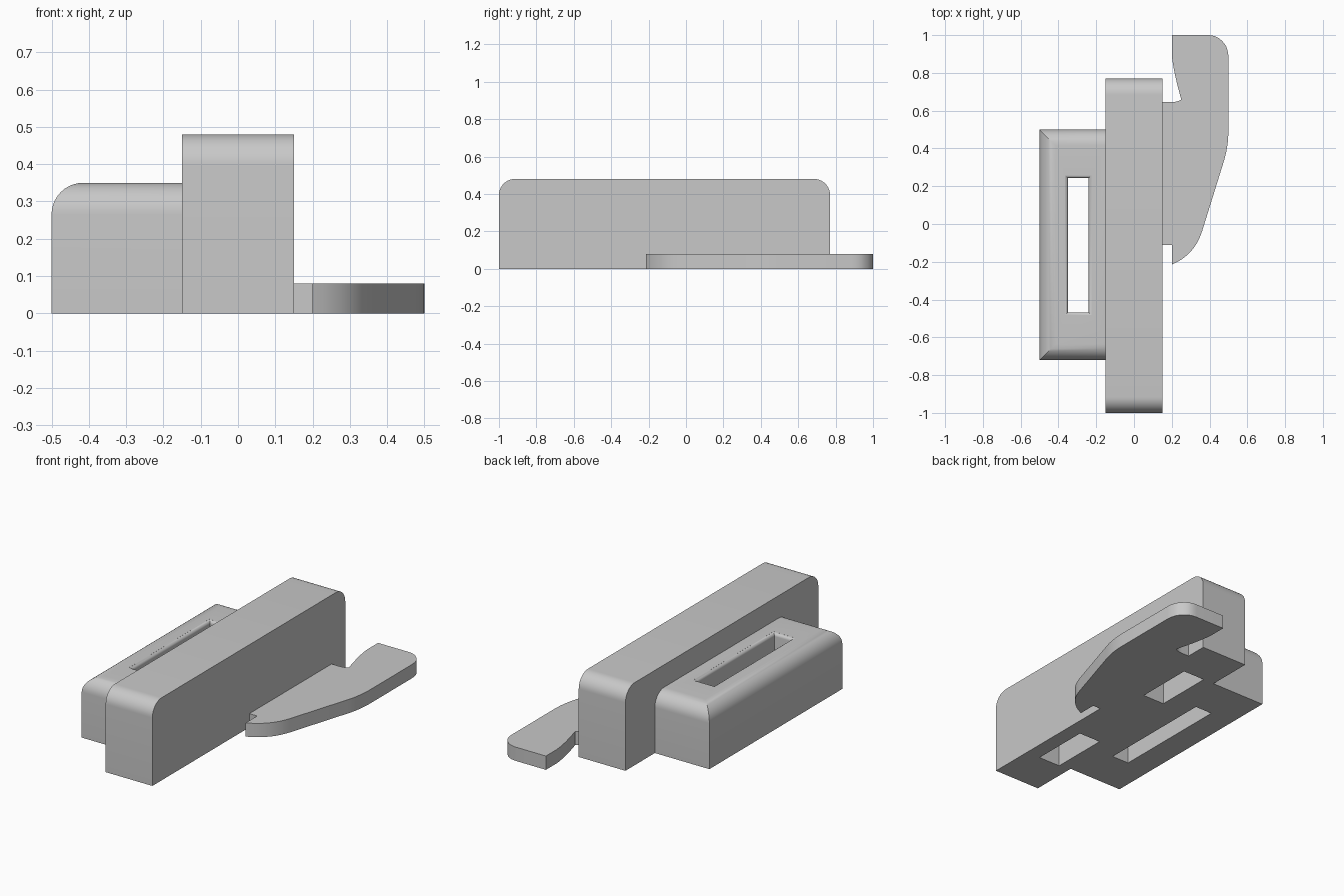
import bpy
import bmesh
import math
from mathutils import Vector

cube = bpy.data.objects.get("Cube")
if cube:
    bpy.data.objects.remove(cube, do_unlink=True)

grey = bpy.data.materials.new("plain grey")
grey.use_nodes = True
COLOUR = (0.58, 0.58, 0.58, 1)
grey.diffuse_color = COLOUR
grey.node_tree.nodes["Principled BSDF"].inputs["Base Color"].default_value = COLOUR


def finish(bm, name):
    bmesh.ops.recalc_face_normals(bm, faces=bm.faces)
    mesh = bpy.data.meshes.new(name)
    bm.to_mesh(mesh)
    bm.free()
    mesh.materials.append(grey)
    obj = bpy.data.objects.new(name, mesh)
    bpy.context.collection.objects.link(obj)
    return obj


def loft_rings(rings, name):
    """Skin a stack of closed rings and cap both ends."""
    bm = bmesh.new()
    loops = [[bm.verts.new(p) for p in ring] for ring in rings]
    for low, high in zip(loops, loops[1:]):
        for i in range(len(low)):
            j = (i + 1) % len(low)
            bm.faces.new((low[i], low[j], high[j], high[i]))
    bm.faces.new(loops[0])
    bm.faces.new(loops[-1])
    return finish(bm, name)


def rectangle(x0, x1, y0, y1, z, grow=0.0):
    return [(x0 - grow, y0 - grow, z), (x1 + grow, y0 - grow, z),
            (x1 + grow, y1 + grow, z), (x0 - grow, y1 + grow, z)]


def rounded_box(name, x0, x1, y0, y1, height, radius, rounded):
    """Box on the ground; the top edges accepted by rounded() get a fillet."""
    obj = loft_rings([rectangle(x0, x1, y0, y1, z) for z in (0, height)], name)
    bm = bmesh.new()
    bm.from_mesh(obj.data)
    edges = []
    for e in bm.edges:
        mid = (e.verts[0].co + e.verts[1].co) / 2
        if mid.z > height - 0.001 and rounded(mid):
            edges.append(e)
    bmesh.ops.bevel(bm, geom=edges, offset=radius, segments=10,
                    profile=0.5, affect="EDGES")
    bm.to_mesh(obj.data)
    bm.free()
    return obj


def cut(obj, cutter):
    mod = obj.modifiers.new("opening", "BOOLEAN")
    mod.operation = "DIFFERENCE"
    mod.solver = "EXACT"
    mod.object = cutter
    bpy.context.view_layer.objects.active = obj
    bpy.ops.object.modifier_apply(modifier=mod.name)
    bpy.data.objects.remove(cutter, do_unlink=True)


def smooth(obj):
    bpy.ops.object.select_all(action="DESELECT")
    obj.select_set(True)
    bpy.context.view_layer.objects.active = obj
    bpy.ops.object.shade_smooth_by_angle(angle=math.radians(30))


# Tall central body, rounded over at its two ends
BACK = 0.77
body = rounded_box("main_body", -0.15, 0.15, -1, BACK, 0.48, 0.085,
                   lambda m: m.y < -0.9 or m.y > BACK - 0.1)

# Two blind pockets in the underside of the body
for y0 in (-0.735, 0.155):
    cut(body, loft_rings([rectangle(-0.08, 0.06, y0, y0 + 0.345, z)
                          for z in (-0.1, 0.3)], "pocket_cutter"))

# Lower side block, rounded on its three free top edges
TOP = 0.35
block = rounded_box("side_block", -0.5, -0.15, -0.72, 0.5, TOP, 0.085,
                    lambda m: m.x < -0.2)

# Through slot with a small flared lip
LIP = 0.018
slot = [rectangle(-0.35, -0.24, -0.468, 0.243, -0.1)]
for k in range(6):
    a = k / 5 * math.radians(80)
    slot.append(rectangle(-0.35, -0.24, -0.468, 0.243,
                          TOP - LIP + LIP * math.sin(a), LIP * (1 - math.cos(a))))
slot.append(rectangle(-0.35, -0.24, -0.468, 0.243, TOP + 0.02, LIP))
cut(block, loft_rings(slot, "slot_cutter"))


# Thin curved lever beside the body
def bend(a, b, c, steps=8):
    a, b, c = Vector(a), Vector(b), Vector(c)
    return [a.lerp(b, t / steps).lerp(b.lerp(c, t / steps), t / steps)
            for t in range(steps + 1)]


outline = [(0.15, -0.11), (0.2, -0.11)]
outline += bend((0.2, -0.215), (0.32, -0.165), (0.36, -0.04))
outline += bend((0.475, 0.33), (0.5, 0.41), (0.5, 0.5))
outline += bend((0.5, 0.88), (0.5, 0.94), (0.465, 0.97), 5)
outline += bend((0.462, 0.973), (0.435, 1.0), (0.39, 1.0), 5)
outline += [(0.2, 1.0)]
outline += bend((0.2, 0.9), (0.205, 0.82), (0.25, 0.66))
outline += bend((0.248, 0.657), (0.225, 0.645), (0.2, 0.645), 4)
outline += [(0.15, 0.645)]
lever = loft_rings([[(p[0], p[1], z) for p in outline] for z in (0, 0.08)],
                   "lever_plate")

for part in (body, block, lever):
    smooth(part)
